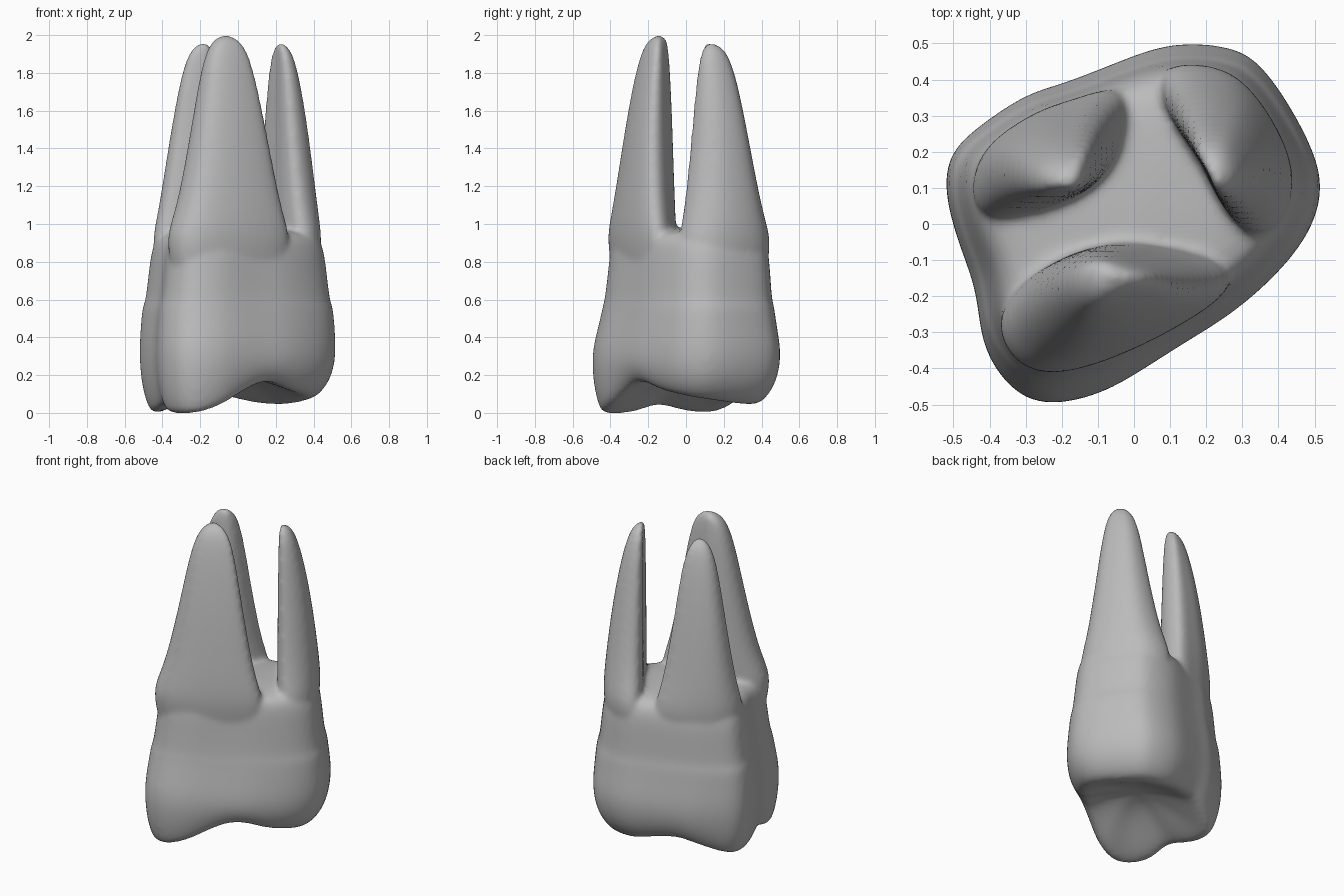
import bpy
import bmesh
from mathutils import Vector

default_cube = bpy.data.objects.get("Cube")
if default_cube:
    bpy.data.objects.remove(default_cube, do_unlink=True)


def loft(bm, rings, bottom, top):
    """Skin counter-clockwise rings from bottom to top and close both ends on a point."""
    loops = [[bm.verts.new(point) for point in ring] for ring in rings]
    first, last = bm.verts.new(bottom), bm.verts.new(top)
    count = len(loops[0])
    for i in range(count):
        j = (i + 1) % count
        for lower, upper in zip(loops, loops[1:]):
            bm.faces.new((lower[i], lower[j], upper[j], upper[i]))
        bm.faces.new((first, loops[0][j], loops[0][i]))
        bm.faces.new((last, loops[-1][i], loops[-1][j]))


def mix(a, b, t):
    return a + (b - a) * t


# Widest crown outline, each point with the height of the biting rim below it
crown_outline = [
    (.51, .16, .09), (.43, .32, .07), (.34, .45, .06), (.26, .49, .06),
    (.1, .5, .07), (-.03, .45, .1), (-.2, .38, .12), (-.29, .36, .1),
    (-.42, .27, .05), (-.5, .2, .02), (-.52, .1, .01), (-.48, -.05, .03),
    (-.43, -.17, .07), (-.42, -.28, .03), (-.4, -.36, .01), (-.34, -.45, .01),
    (-.25, -.5, .01), (-.12, -.475, .05), (-.03, -.435, .1), (.13, -.33, .19),
    (.25, -.26, .19), (.36, -.17, .14), (.46, -.06, .12), (.51, .05, .1),
]
belly_height = .34
belly_scale = 1.025


def rim_scale(x, y):
    return .81 - .13 * x - .1 * y


def biting_ring(inset, keep, lift):
    """Ring on the hollow biting surface, inside the rim."""
    ring = []
    for x, y, rim in crown_outline:
        scale = rim_scale(x, y) * inset
        ring.append((x * scale, y * scale, rim * keep + lift))
    return ring


def lower_wall_ring(drop, pull):
    """Ring on the wall between the belly and the rim."""
    ring = []
    for x, y, rim in crown_outline:
        scale = mix(belly_scale, rim_scale(x, y), pull)
        ring.append((x * scale, y * scale, mix(belly_height, rim, drop)))
    return ring


def neck_ring(height, scale_x, scale_y, shift_y):
    return [(x * scale_x, y * scale_y + shift_y, height)
            for x, y, rim in crown_outline]


def add_crown(bm):
    rings = [biting_ring(.35, .2, .18), biting_ring(.75, .8, .06)]
    rings += [lower_wall_ring(drop, pull)
              for drop, pull in ((1, 1), (.85, .56), (.5, .16), (0, 0))]
    rings += [neck_ring(*ring)
              for ring in ((.47, 1.01, .97, .005), (.57, .995, .93, .01),
                           (.6, .98, .92, .01), (.63, .955, .9, .01),
                           (.8, .92, .87, .015), (.92, .885, .845, .015),
                           (.985, .8, .75, .01), (1.0, .45, .45, 0))]
    loft(bm, rings, (0, 0, .22), (0, 0, 1.01))


# Root taper: share of the root's height, width along the blade, thickness across it
root_taper = [(.34, .92, .85), (.44, 1.04, 1.0), (.485, 1.03, 1.02),
              (.53, .93, 1.0), (.6, .8, .94), (.75, .61, .78), (.875, .47, .58),
              (.945, .36, .42), (.98, .25, .29), (.996, .12, .14)]


def add_root(bm, base, blade, tip, length):
    """Narrow a blade-shaped base to a blunt tip, keeping the inner face steep."""
    along = Vector(blade).normalized()
    outward = Vector((along.y, -along.x))
    tip = Vector(tip)
    rings = []
    for share, spread, thick in root_taper:
        ring = []
        for point in base:
            offset = Vector(point) - tip
            depth = offset.dot(outward)
            depth *= thick if depth > 0 else thick ** .5
            place = tip + along * offset.dot(along) * spread + outward * depth
            ring.append((place.x, place.y, share * length))
        rings.append(ring)
    middle = sum((Vector(point) for point in base), Vector((0, 0))) / len(base)
    loft(bm, rings, (middle.x, middle.y, rings[0][0][2]), (tip.x, tip.y, length))


front_root = [(-.38, -.28), (-.32, -.385), (-.22, -.42), (-.05, -.37), (.13, -.28),
              (.28, -.18), (.25, -.1), (.1, -.06), (-.06, -.045), (-.2, -.09),
              (-.33, -.17)]
back_right_root = [(-.45, .09), (-.42, .02), (-.35, .015), (-.18, .055), (-.06, .14),
                   (-.01, .28), (-.03, .39), (-.17, .34), (-.25, .32), (-.37, .25),
                   (-.43, .18)]
back_left_root = [(.45, .14), (.39, .28), (.31, .39), (.23, .435), (.09, .44),
                  (.06, .36), (.12, .26), (.19, .16), (.24, .05), (.33, -.06),
                  (.42, .01)]

bm = bmesh.new()
add_crown(bm)
add_root(bm, front_root, (.85, .5), (-.06, -.14), 2.03)
add_root(bm, back_right_root, (-.73, -.68), (-.18, .115), 1.99)
add_root(bm, back_left_root, (-.6, .8), (.22, .125), 1.99)
bmesh.ops.recalc_face_normals(bm, faces=bm.faces)
mesh = bpy.data.meshes.new("tooth")
bm.to_mesh(mesh)
bm.free()
tooth = bpy.data.objects.new("tooth", mesh)
bpy.context.scene.collection.objects.link(tooth)

# Fuse crown and roots into one smooth skin
rounding = tooth.modifiers.new("rounding", "SUBSURF")
rounding.levels = rounding.render_levels = 2
fuse = tooth.modifiers.new("fuse", "REMESH")
fuse.mode = "VOXEL"
fuse.voxel_size = .015
soften = tooth.modifiers.new("soften", "SMOOTH")
soften.factor = .5
soften.iterations = 8
depsgraph = bpy.context.evaluated_depsgraph_get()
skin = bpy.data.meshes.new_from_object(tooth.evaluated_get(depsgraph))
tooth.modifiers.clear()
tooth.data = skin

# Stand on the ground
lowest = min(v.co.z for v in skin.vertices)
for v in skin.vertices:
    v.co.z -= lowest

# One plain grey
grey = bpy.data.materials.new("plain grey")
grey.use_nodes = True
colour = (.5, .5, .5, 1)
grey.diffuse_color = colour
grey.node_tree.nodes["Principled BSDF"].inputs["Base Color"].default_value = colour
skin.materials.clear()
skin.materials.append(grey)
for face in skin.polygons:
    face.use_smooth = True
    face.material_index = 0
